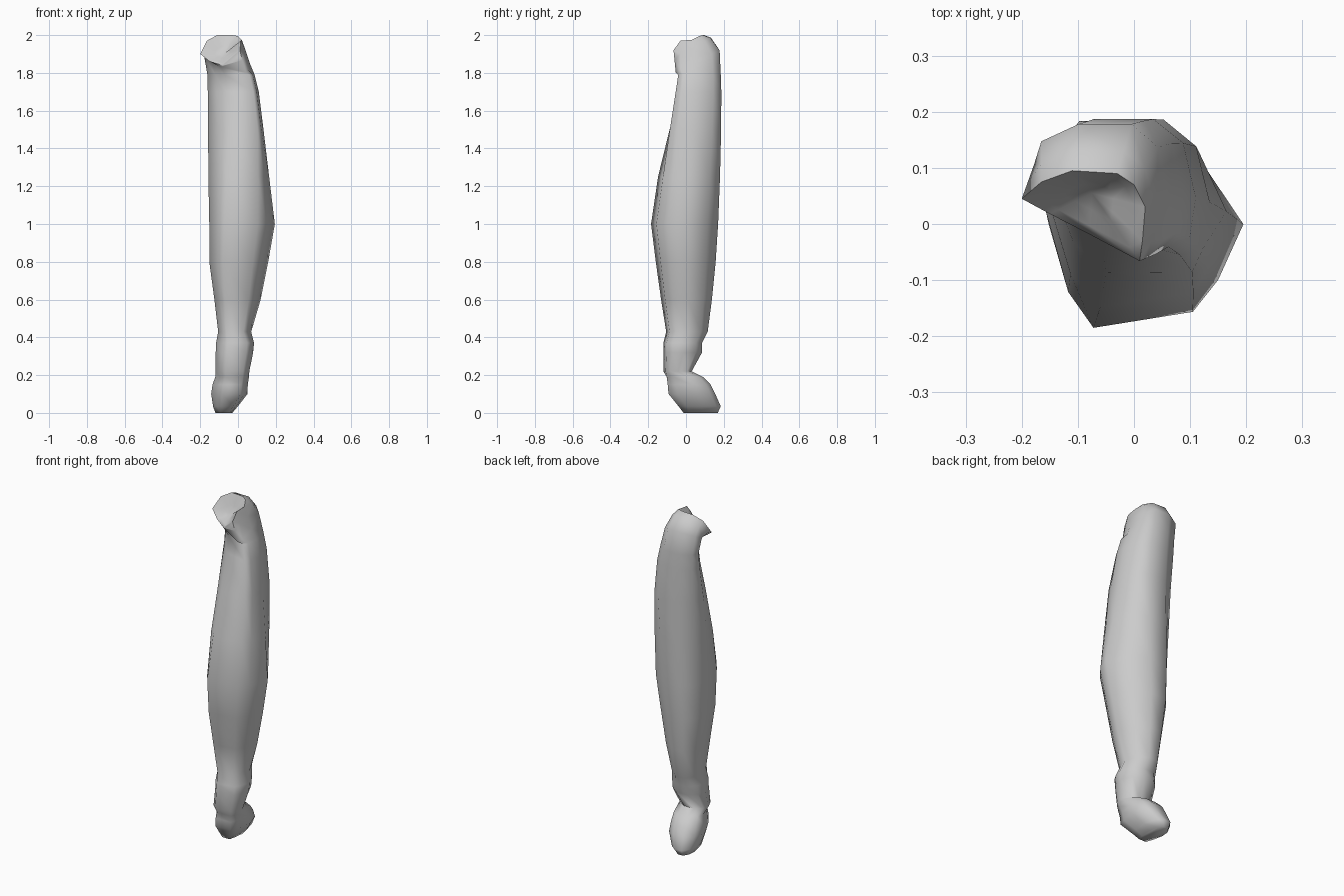
import bpy, bmesh
from mathutils import Vector

if "Cube" in bpy.data.objects:
    bpy.data.objects.remove(bpy.data.objects["Cube"])

# Ten-sided limb cross-section in unit coordinates, clockwise from the right side
SECTION = [(1, .52), (.87, .24), (.74, .08), (.23, 0), (.10, .18),
           (0, .52), (.03, .80), (.20, 1), (.52, 1), (.78, .84)]

# z, x min, x max, y min, y max, from sole to upper end
LEVELS = [(0, -.12, -.03, -.03, .168),
          (.035, -.132, .00, -.06, .184),
          (.10, -.142, .05, -.115, .155),
          (.15, -.135, .052, -.118, .13),
          (.19, -.12, .058, -.12, .09),
          (.22, -.12, .06, -.12, .03),
          (.32, -.118, .08, -.12, .085),
          (.37, -.116, .085, -.12, .085),
          (.43, -.105, .07, -.105, .115),
          (.60, -.125, .12, -.132, .137),
          (.80, -.152, .16, -.16, .157),
          (1.0, -.152, .195, -.185, .17),
          (1.25, -.157, .165, -.148, .18),
          (1.5, -.158, .135, -.103, .186),
          (1.7, -.16, .11, -.06, .187),
          (1.79, -.162, .088, -.042, .184),
          (1.86, -.178, .063, -.055, .178)]

# Slanted rim of the open socket at the upper end
RIM = [(.02, .03, 1.975), (.015, -.03, 1.97), (.01, -.066, 1.92), (-.08, -.018, 1.84),
       (-.15, .018, 1.86), (-.2, .045, 1.90), (-.165, .075, 1.97), (-.11, .095, 2.0),
       (-.03, .09, 2.0), (.0, .07, 1.995)]

bm = bmesh.new()


def ring(points):
    return [bm.verts.new(p) for p in points]


def bridge(a, b):
    n = len(a)
    for i in range(n):
        j = (i + 1) % n
        bm.faces.new((a[i], a[j], b[j], b[i]))


def ramp(z, a, b):
    return min(1, max(0, (z - a) / (b - a)))


def section(z):
    """Fill out the right side at both ends, slant the front of the upper end."""
    full = max(ramp(z, 1, 1.5), .5 * ramp(z, .45, .38))
    slant = ramp(z, 1.4, 1.8)
    for u, v in SECTION:
        w = v + slant * .6 * (1 - v) * (.6 - u)
        if z < .2:  # foot turns out a little
            w += .5 * max(0, .4 - u) * (1 - v) + .2 * max(0, u - .4) * v
        yield u + .8 * full * u * (1 - u), min(1, max(0, w))


# Foot, ankle and tapered limb
rings = []
for z, x0, x1, y0, y1 in LEVELS:
    tilt = .5 if z > 1.85 else 0
    pts = []
    for u, v in section(z):
        y = y0 + v * (y1 - y0)
        pts.append((x0 + u * (x1 - x0), y, z + tilt * (y - .06)))
    rings.append(ring(pts))

# Rounded shoulder around the socket
dome = []
for low, high in zip(rings[-1], RIM):
    p = low.co.lerp(Vector(high), .55)
    p.z += .2 * max(0, p.y - .02)
    dome.append(p)
rings.append(ring(dome))

# Socket rim, with a shallow hollow behind it
rings.append(ring(RIM))
middle = Vector((-.075, .055, 1.90))
for amount in (.2, .6):
    rings.append(ring([Vector(p).lerp(middle, amount) for p in RIM]))
for a, b in zip(rings, rings[1:]):
    bridge(a, b)
bm.faces.new(rings[0])
tip = bm.verts.new(middle)
last = rings[-1]
for i in range(len(last)):
    bm.faces.new((last[i], last[(i + 1) % len(last)], tip))

bmesh.ops.recalc_face_normals(bm, faces=bm.faces)
mesh = bpy.data.meshes.new("limb")
bm.to_mesh(mesh)
bm.free()

limb = bpy.data.objects.new("limb", mesh)
bpy.context.collection.objects.link(limb)
bpy.context.view_layer.objects.active = limb
limb.select_set(True)
bpy.ops.object.shade_smooth_by_angle(angle=1.5)
